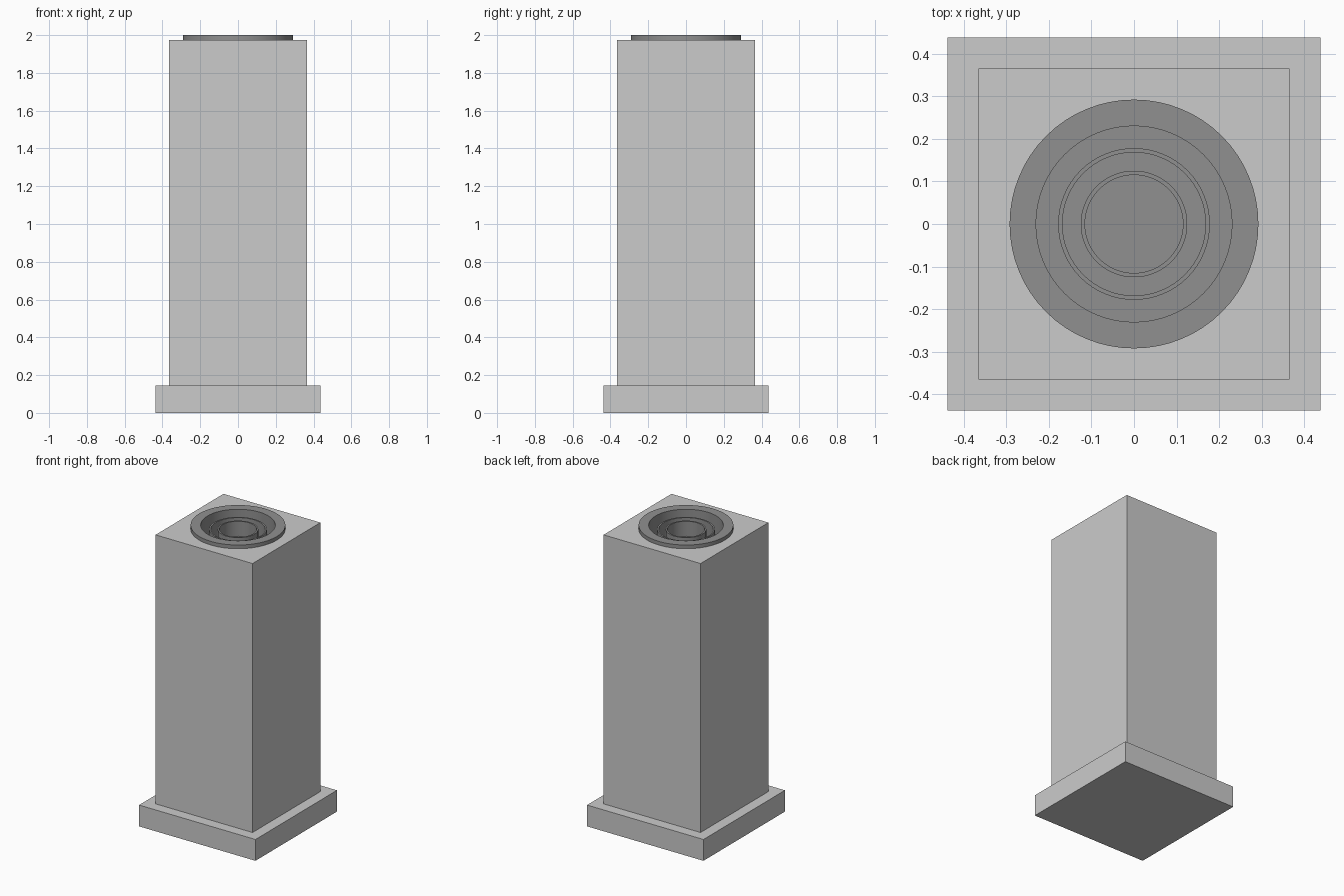
import bpy, bmesh, math

if "Cube" in bpy.data.objects:
    bpy.data.objects.remove(bpy.data.objects["Cube"])

SEGMENTS = 64
dark = bpy.data.materials.new("dark_grey")
dark.diffuse_color = (0.28, 0.28, 0.28, 1)
dark.use_nodes = True
dark.node_tree.nodes["Principled BSDF"].inputs["Base Color"].default_value = dark.diffuse_color


def box(name, half, z0, z1):
    bpy.ops.mesh.primitive_cube_add(size=1, location=(0, 0, (z0 + z1) / 2))
    ob = bpy.context.object
    ob.name = name
    ob.scale = (2 * half, 2 * half, z1 - z0)
    bpy.ops.object.transform_apply(location=True, rotation=False, scale=True)
    return ob


def lathe(name, profile, closed=False):
    """Spin an (r, z) profile around the z axis."""
    bm = bmesh.new()
    verts = [bm.verts.new((r, 0, z)) for r, z in profile]
    edges = [bm.edges.new(pair) for pair in zip(verts, verts[1:])]
    if closed:
        edges.append(bm.edges.new((verts[-1], verts[0])))
    bmesh.ops.spin(bm, geom=verts + edges, axis=(0, 0, 1), cent=(0, 0, 0),
                   angle=math.tau, steps=SEGMENTS)
    bmesh.ops.remove_doubles(bm, verts=bm.verts, dist=1e-5)
    bmesh.ops.recalc_face_normals(bm, faces=bm.faces)
    mesh = bpy.data.meshes.new(name)
    bm.to_mesh(mesh)
    bm.free()
    mesh.materials.append(dark)
    ob = bpy.data.objects.new(name, mesh)
    bpy.context.collection.objects.link(ob)
    bpy.ops.object.select_all(action='DESELECT')
    ob.select_set(True)
    bpy.context.view_layer.objects.active = ob
    bpy.ops.object.shade_smooth_by_angle(angle=math.radians(30))
    return ob


# Square plinth and column
box("plinth", 0.438, 0.0, 0.145)
column = box("column", 0.365, 0.145, 1.975)

# Round socket cut into the column top
bpy.ops.mesh.primitive_cylinder_add(vertices=SEGMENTS, radius=0.245, depth=0.3,
                                    location=(0, 0, 2.0))
cutter = bpy.context.object
cutter.name = "socket_cutter"
cut = column.modifiers.new("socket", 'BOOLEAN')
cut.operation = 'DIFFERENCE'
cut.object = cutter
bpy.context.view_layer.objects.active = column
bpy.ops.object.modifier_apply(modifier=cut.name)
bpy.data.objects.remove(cutter)

# Recessed cup with a flat rim resting on the column
lathe("rimmed_cup", [(0, 1.87), (0.23, 1.87), (0.23, 2.0), (0.292, 2.0),
                     (0.292, 1.975), (0.24, 1.975), (0.24, 1.86), (0, 1.86)])

# Concentric thin rings standing inside the cup
for name, inner, outer in (("outer_ring", 0.168, 0.178), ("inner_ring", 0.115, 0.125)):
    lathe(name, [(inner, 1.87), (outer, 1.87), (outer, 1.972), (inner, 1.972)], closed=True)
